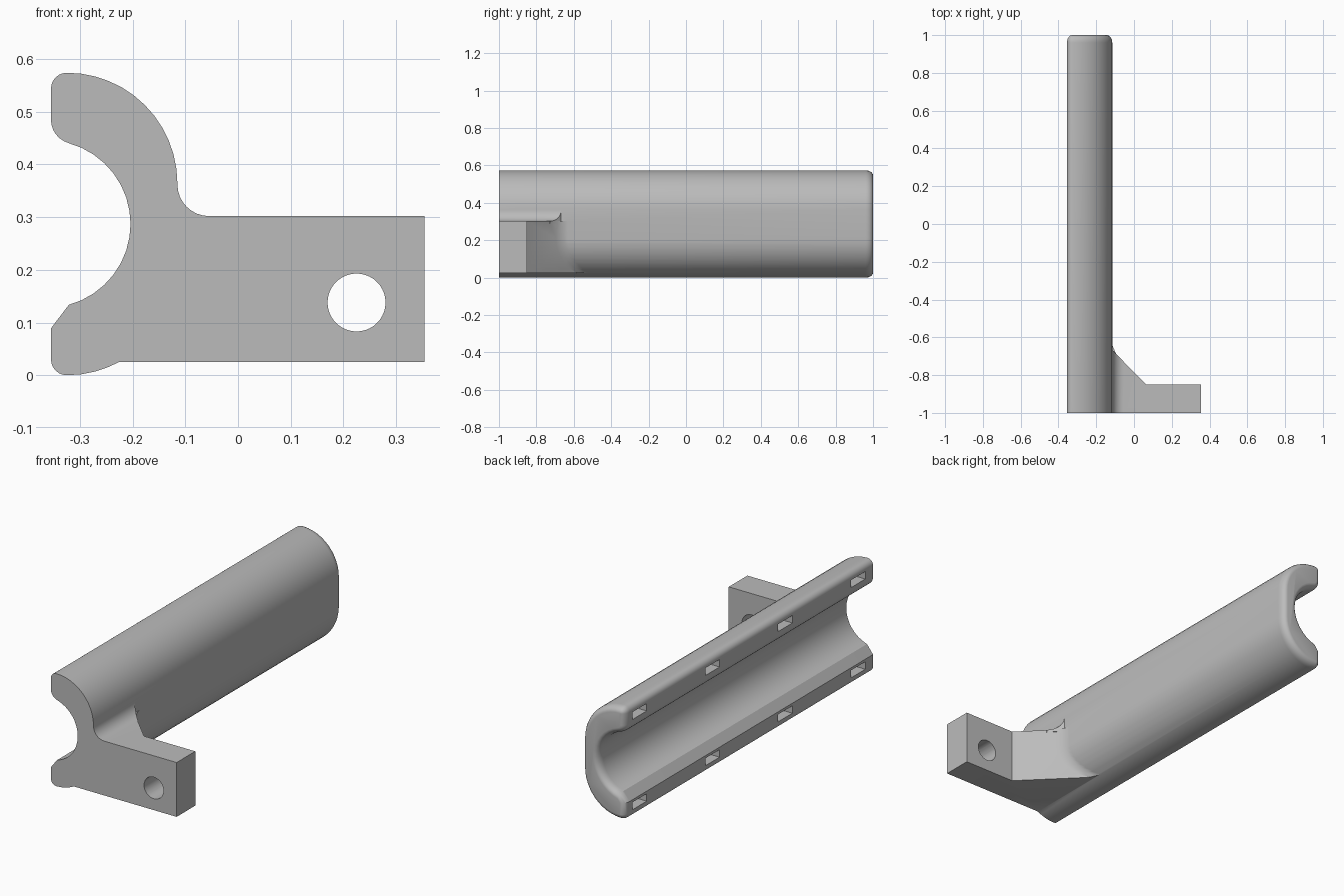
import bpy, bmesh
from math import sin, cos, pi, radians, sqrt
from mathutils import Matrix

if "Cube" in bpy.data.objects:
    bpy.data.objects.remove(bpy.data.objects["Cube"])

grey = bpy.data.materials.new("plain grey")
grey.use_nodes = True
grey.diffuse_color = (0.5, 0.5, 0.5, 1)
grey.node_tree.nodes["Principled BSDF"].inputs["Base Color"].default_value = (0.5, 0.5, 0.5, 1)

MID = 0.287      # height of the channel's mirror plane
LEFT = -0.355    # open side of the channel
WALL = -0.115    # flat outer wall of the channel
OUT_R = 0.21


def finish(name, bm):
    bmesh.ops.recalc_face_normals(bm, faces=bm.faces)
    mesh = bpy.data.meshes.new(name)
    bm.to_mesh(mesh)
    bm.free()
    mesh.materials.append(grey)
    obj = bpy.data.objects.new(name, mesh)
    bpy.context.collection.objects.link(obj)
    return obj


def loft(name, rings):
    """Skin a list of equal-length closed rings and cap both ends."""
    bm = bmesh.new()
    loops = [[bm.verts.new(p) for p in ring] for ring in rings]
    for a, b in zip(loops, loops[1:]):
        for i in range(len(a)):
            j = (i + 1) % len(a)
            bm.faces.new((a[i], a[j], b[j], b[i]))
    bm.faces.new(loops[0])
    bm.faces.new(loops[-1])
    return finish(name, bm)


def arc(cx, cz, r, start, end, n):
    angles = [radians(start + (end - start) * i / n) for i in range(n + 1)]
    return [(cx + r * cos(a), cz + r * sin(a)) for a in angles]


def half_profile(d, lip_steps):
    """Upper half of the channel section, shrunk inwards by d."""
    return (arc(-0.363, MID, 0.159 + d, 0, 74.7, 8)
            + arc(-0.309, 0.485, 0.046 - d, 254.7, 180, lip_steps)[1:]
            + arc(-0.325, 0.544, 0.03 - d, 180, 90, 6)
            + arc(-0.325, 0.364, OUT_R - d, 90, 0, 12)[1:])


def section(d, y):
    upper = half_profile(d, 6)
    lower = [(x, 2 * MID - z) for x, z in half_profile(d, 1)][1:]
    return [(x, y, z) for x, z in upper + lower[::-1]]


def boolean(target, tool, operation):
    mod = target.modifiers.new(operation.lower(), 'BOOLEAN')
    mod.operation = operation
    mod.solver = 'EXACT'
    mod.object = tool
    bpy.context.view_layer.objects.active = target
    bpy.ops.object.modifier_apply(modifier=mod.name)
    bpy.data.objects.remove(tool)


# Channel with a flat front end and a rounded back end
rings = [section(0, -1)]
for i in range(7):
    a = pi / 2 * i / 6
    rings.append(section(0.028 * (1 - cos(a)), 0.96 + 0.04 * sin(a)))
channel = loft("clip_channel", rings)


# Side arm with a slanted gusset that follows the channel's outer curve
def wall_x(z):
    drop = max(0, OUT_R - z)
    return -0.325 + sqrt(OUT_R ** 2 - drop ** 2)


def slant(x):
    return -0.785 - x


def arm_ring(z):
    w = wall_x(z)
    plan = [(w - 0.02, -1), (0.354, -1), (0.354, -0.85), (0.065, -0.85),
            (w + 0.025, slant(w + 0.025)), (w + 0.012, slant(w) + 0.001),
            (w + 0.003, slant(w) + 0.02), (w - 0.001, slant(w) + 0.045),
            (w - 0.02, slant(w) + 0.045)]
    return [(x, y, z) for x, y in plan]


levels = [0.025 + 0.185 * i / 8 for i in range(9)] + [0.302]
arm = loft("mounting_arm", [arm_ring(z) for z in levels])

# Concave fillet between the top of the arm and the channel
curve = arc(-0.055, 0.362, 0.06, 180, 270, 8)
outline = [(WALL - 0.02, 0.362)] + curve + [(-0.055, 0.29), (WALL - 0.02, 0.29)]
fillet = loft("arm_fillet", [[(x, -1, z) for x, z in outline],
                             [(x, slant(x) + 0.003, z) for x, z in outline]])

boolean(channel, arm, 'UNION')
boolean(channel, fillet, 'UNION')

# Round bolt hole through the arm
bm = bmesh.new()
bmesh.ops.create_cone(bm, cap_ends=True, segments=40, radius1=0.055, radius2=0.055, depth=0.4,
                      matrix=Matrix.Translation((0.225, -0.93, 0.138)) @ Matrix.Rotation(pi / 2, 4, 'X'))
boolean(channel, finish("bolt_hole_cutter", bm), 'DIFFERENCE')

# Two rows of blind slots in the lips
bm = bmesh.new()
for z in (0.517, 0.057):
    for k in range(4):
        place = Matrix.Translation((LEFT, -0.88 + 0.587 * k, z))
        bmesh.ops.create_cube(bm, size=1, matrix=place @ Matrix.Diagonal((0.11, 0.115, 0.038, 1)))
boolean(channel, finish("slot_cutter", bm), 'DIFFERENCE')

# Smooth the curves, keep the corners sharp
bpy.ops.object.select_all(action='DESELECT')
channel.select_set(True)
bpy.context.view_layer.objects.active = channel
bpy.ops.object.shade_smooth_by_angle(angle=radians(32))
